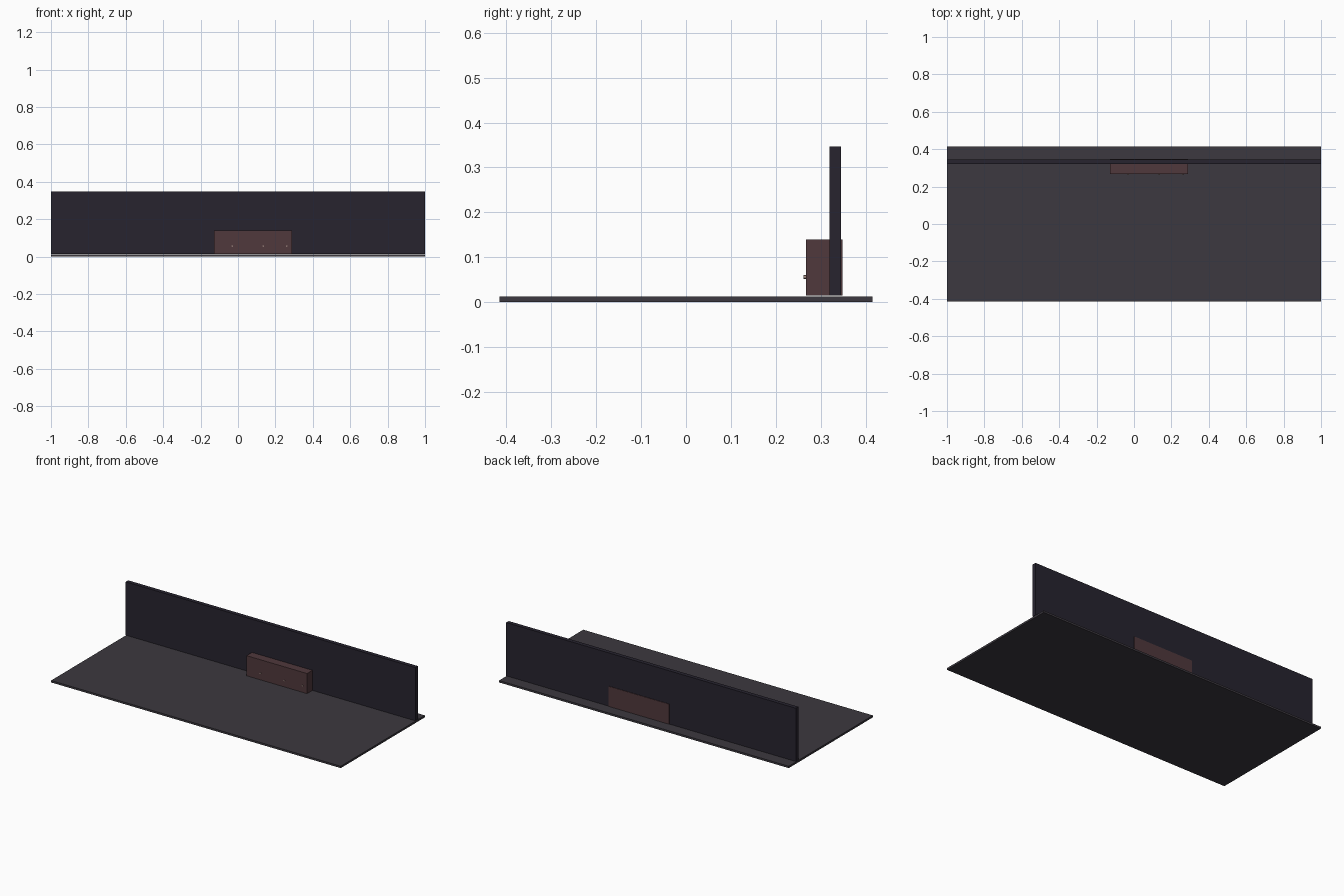
import bpy
import math

if "Cube" in bpy.data.objects:
    bpy.data.objects.remove(bpy.data.objects["Cube"])


def material(name, color):
    mat = bpy.data.materials.new(name)
    mat.diffuse_color = (*color, 1)
    mat.use_nodes = True
    mat.node_tree.nodes["Principled BSDF"].inputs["Base Color"].default_value = mat.diffuse_color
    return mat


def box(name, lo, hi, mat):
    bpy.ops.mesh.primitive_cube_add(size=1, location=[(a + b) / 2 for a, b in zip(lo, hi)])
    ob = bpy.context.object
    ob.name = name
    ob.scale = [b - a for a, b in zip(lo, hi)]
    bpy.ops.object.transform_apply(location=False, rotation=False, scale=True)
    ob.data.materials.append(mat)
    return ob


floor_mat = material("floor_grey", (0.045, 0.04, 0.05))
wall_mat = material("wall_navy", (0.02, 0.017, 0.028))
box_mat = material("box_maroon", (0.08, 0.04, 0.045))
knob_mat = material("knob_tan", (0.35, 0.25, 0.22))

# Floor slab, back wall and the cabinet set into the wall
box("floor_slab", (-1, -0.415, 0), (1, 0.415, 0.012), floor_mat)
box("back_wall", (-1, 0.32, 0.0145), (1, 0.345, 0.347), wall_mat)
box("cabinet", (-0.128, 0.267, 0.0145), (0.29, 0.348, 0.14), box_mat)

# Small round knobs on the cabinet front
for i, x in enumerate((-0.03, 0.135, 0.26)):
    bpy.ops.mesh.primitive_cylinder_add(vertices=12, radius=0.004, depth=0.006,
                                        location=(x, 0.265, 0.056),
                                        rotation=(math.pi / 2, 0, 0))
    knob = bpy.context.object
    knob.name = f"knob_{i + 1}"
    knob.data.materials.append(knob_mat)
    bpy.ops.object.shade_smooth_by_angle()
